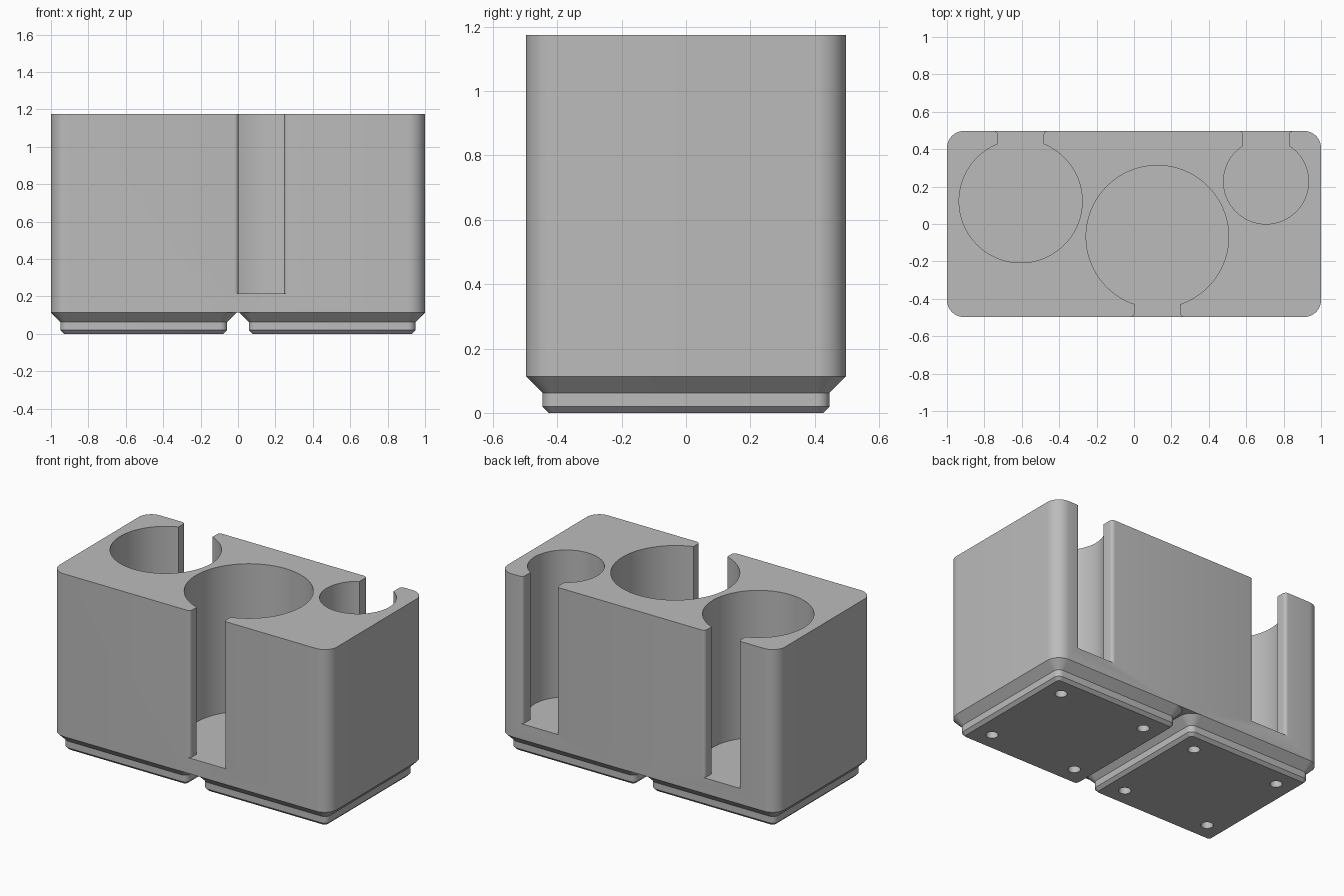
import bpy, bmesh, math

if "Cube" in bpy.data.objects:
    bpy.data.objects.remove(bpy.data.objects["Cube"])

MM = 2 / 83.5                       # one design millimetre in scene units
HX, HY = 1.0, 20.75 * MM            # half width and half depth
BASE_Z, FLOOR_Z, TOP_Z = 4.75 * MM, 0.216, 1.174

grey = bpy.data.materials.new("grey plastic")
grey.diffuse_color = (0.5, 0.5, 0.5, 1)
grey.use_nodes = True
grey.node_tree.nodes["Principled BSDF"].inputs["Base Color"].default_value = grey.diffuse_color


def rounded_rect(cx, hx, hy, r, n=12):
    """Counter-clockwise outline of a rounded rectangle."""
    pts = []
    for k, (sx, sy) in enumerate([(1, 1), (-1, 1), (-1, -1), (1, -1)]):
        for i in range(n + 1):
            a = math.pi / 2 * (k + i / n)
            pts.append((cx + sx * (hx - r) + r * math.cos(a),
                        sy * (hy - r) + r * math.sin(a)))
    return pts


def loft(name, rings):
    """Closed solid through a list of (outline, z) rings."""
    bm = bmesh.new()
    loops = [[bm.verts.new((x, y, z)) for x, y in pts] for pts, z in rings]
    for a, b in zip(loops, loops[1:]):
        for i in range(len(a)):
            j = (i + 1) % len(a)
            bm.faces.new((a[i], a[j], b[j], b[i]))
    bm.faces.new(loops[0][::-1])
    bm.faces.new(loops[-1])
    bmesh.ops.recalc_face_normals(bm, faces=bm.faces)
    me = bpy.data.meshes.new(name)
    bm.to_mesh(me)
    bm.free()
    me.materials.append(grey)
    ob = bpy.data.objects.new(name, me)
    bpy.context.collection.objects.link(ob)
    return ob


def boolean(target, tool, op):
    """Apply a boolean and discard the tool."""
    tool.hide_render = True
    mod = target.modifiers.new("bool", 'BOOLEAN')
    mod.operation, mod.solver, mod.object = op, 'EXACT', tool
    bpy.context.view_layer.objects.active = target
    bpy.ops.object.modifier_apply(modifier=mod.name)
    bpy.data.objects.remove(tool)


def well_outline(cx, cy, r, half, side, n=96):
    """Round well opening through the wall on `side`, with eased slot edges."""
    f, wall = 0.022, HY - side * cy           # fillet radius, wall distance
    a0 = math.asin(half / r)
    pts = []
    # circle, from the left of the slot round to its right
    for i in range(n + 1):
        a = math.pi / 2 + a0 + (2 * math.pi - 2 * a0) * i / n
        pts.append((r * math.cos(a), r * math.sin(a)))
    # right eased edge, past the wall, then left eased edge
    arc = [(half + f - f * math.cos(t), wall - f + f * math.sin(t))
           for t in [math.pi / 2 * i / 6 for i in range(7)]]
    pts += arc + [(half + f, wall + 0.05), (-half - f, wall + 0.05)]
    pts += [(-x, y) for x, y in reversed(arc)]
    return [(cx + x, cy + side * y) for x, y in pts]


# Main block
holder = loft("holder_block", [(rounded_rect(0, HX, HY, 3.75 * MM), BASE_Z),
                               (rounded_rect(0, HX, HY, 3.75 * MM), TOP_Z)])

# Two stepped feet: (half width, corner radius, height) in millimetres
FOOT = [(17.8, 0.8, 0), (18.6, 1.6, 0.8), (18.6, 1.6, 2.6), (20.75, 3.75, 4.75)]
for sx in (-1, 1):
    foot = loft("foot", [(rounded_rect(sx * 21 * MM, h * MM, h * MM, r * MM), z * MM)
                         for h, r, z in FOOT])
    boolean(holder, foot, 'UNION')

# Three round wells with slots: centre x, centre y, radius, open side
for cx, cy, r, side in [(-0.606, 0.122, 0.329, 1),
                        (0.125, -0.068, 0.381, -1),
                        (0.706, 0.227, 0.227, 1)]:
    pts = well_outline(cx, cy, r, 0.122, side)
    boolean(holder, loft("well_cutter", [(pts, FLOOR_Z), (pts, TOP_Z + 0.1)]), 'DIFFERENCE')

# Screw holes under each foot
for fx in (-21, 21):
    for dx in (-13, 13):
        for dy in (-13, 13):
            pts = [((fx + dx + 1.5 * math.cos(math.tau * i / 32)) * MM,
                    (dy + 1.5 * math.sin(math.tau * i / 32)) * MM) for i in range(32)]
            boolean(holder, loft("screw_cutter", [(pts, -0.05), (pts, 6 * MM)]), 'DIFFERENCE')

# Smooth the round walls, keep the edges sharp
bpy.ops.object.select_all(action='DESELECT')
holder.select_set(True)
bpy.context.view_layer.objects.active = holder
bpy.ops.object.shade_smooth_by_angle(angle=math.radians(30))
